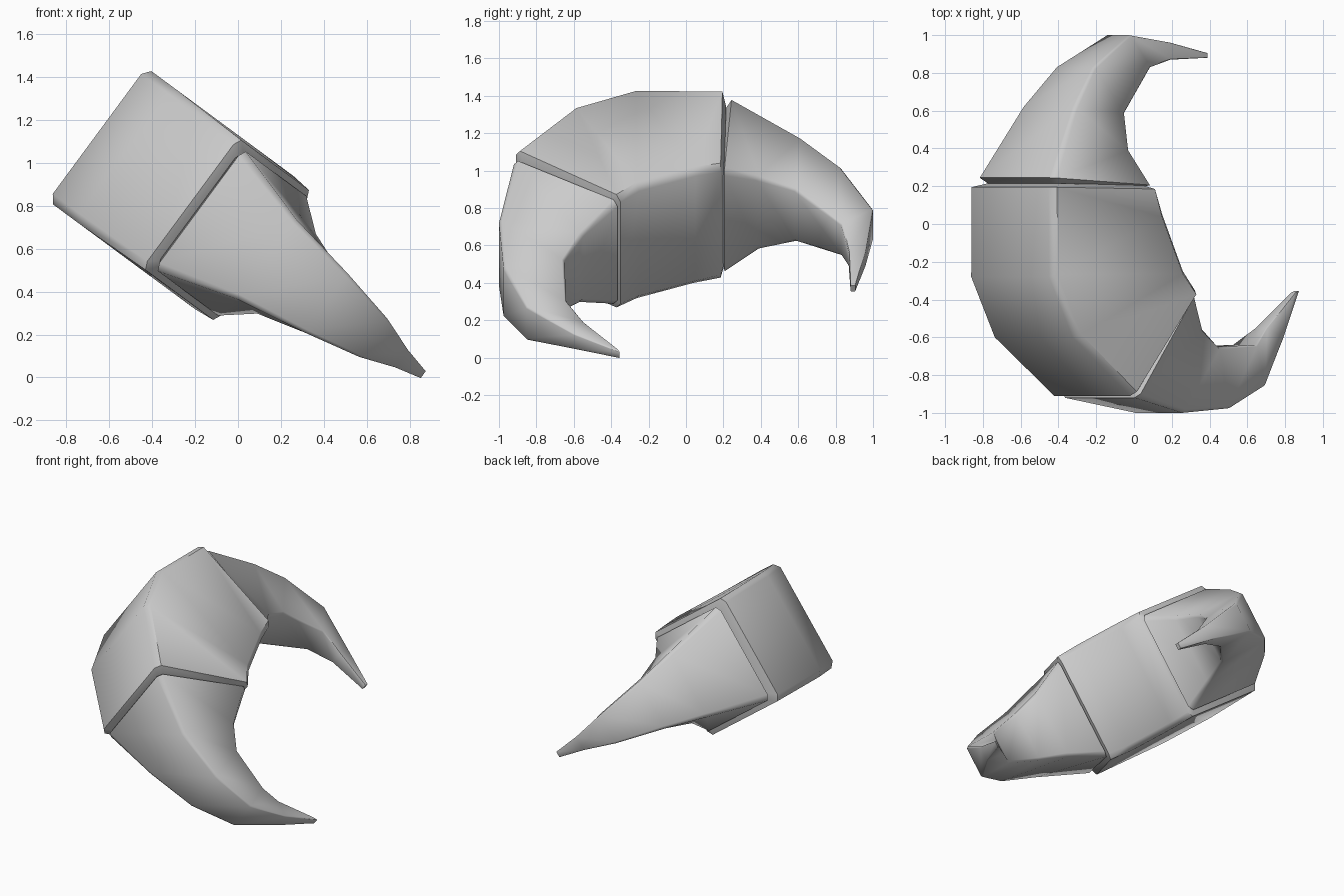
import bpy, bmesh
from mathutils import Vector

if "Cube" in bpy.data.objects:
    bpy.data.objects.remove(bpy.data.objects["Cube"])

# The crescent lies in a tilted plane: U runs across it, y along it, N is its thickness
U = Vector((0.805, 0, -0.594))
N = Vector((0.594, 0, 0.805))
MID = 0.522


def section(outer, inner, h):
    """Chamfered box section between an outer and an inner rim point, half thickness h."""
    o = U * outer[0] + Vector((0, outer[1], 0))
    i = U * inner[0] + Vector((0, inner[1], 0))
    c, k = 0.04, 0.90
    pts = [(0, k), (c, 1), (1 - c, 1), (1, k), (1, -k), (1 - c, -1), (c, -1), (0, -k)]
    return [o.lerp(i, t) + N * (MID + s * h) for t, s in pts]


def loft(name, rings):
    bm = bmesh.new()
    loops = [[bm.verts.new(p) for p in section(*r)] for r in rings]
    for a, b in zip(loops, loops[1:]):
        for j in range(8):
            k = (j + 1) % 8
            bm.faces.new((a[j], a[k], b[k], b[j]))
    bm.faces.new(loops[0])
    bm.faces.new(loops[-1][::-1])
    bmesh.ops.recalc_face_normals(bm, faces=bm.faces)
    me = bpy.data.meshes.new(name)
    bm.to_mesh(me)
    bm.free()
    ob = bpy.data.objects.new(name, me)
    bpy.context.collection.objects.link(ob)
    bpy.ops.object.select_all(action='DESELECT')
    ob.select_set(True)
    bpy.context.view_layer.objects.active = ob
    bpy.ops.object.shade_smooth_by_angle(angle=0.9)


# Thick middle roll
loft("middle_roll", [
    ((-1.13, 0.215), (-0.55, 0.205), 0.33),
    ((-1.20, 0.195), (-0.50, 0.185), 0.38),
    ((-1.20, -0.28), (-0.455, 0.05), 0.385),
    ((-1.045, -0.60), (-0.32, -0.25), 0.385),
    ((-0.66, -0.91), (-0.235, -0.35), 0.375),
    ((-0.61, -0.89), (-0.255, -0.41), 0.33),
])

# Rear horn
loft("rear_horn", [
    ((-1.13, 0.21), (-0.55, 0.195), 0.31),
    ((-1.17, 0.245), (-0.51, 0.205), 0.345),
    ((-0.95, 0.62), (-0.588, 0.38), 0.242),
    ((-0.776, 0.83), (-0.573, 0.58), 0.175),
    ((-0.49, 1.0), (-0.35, 0.83), 0.105),
    ((-0.18, 0.96), (-0.18, 0.87), 0.05),
    ((0.084, 0.905), (0.084, 0.88), 0.02),
])

# Front horn
loft("front_horn", [
    ((-0.62, -0.88), (-0.26, -0.41), 0.31),
    ((-0.61, -0.92), (-0.23, -0.365), 0.345),
    ((-0.22, -1.0), (-0.10, -0.55), 0.23),
    ((0.127, -0.975), (0.05, -0.65), 0.17),
    ((0.40, -0.855), (0.34, -0.64), 0.11),
    ((0.565, -0.60), (0.45, -0.55), 0.05),
    ((0.685, -0.355), (0.66, -0.365), 0.02),
])
